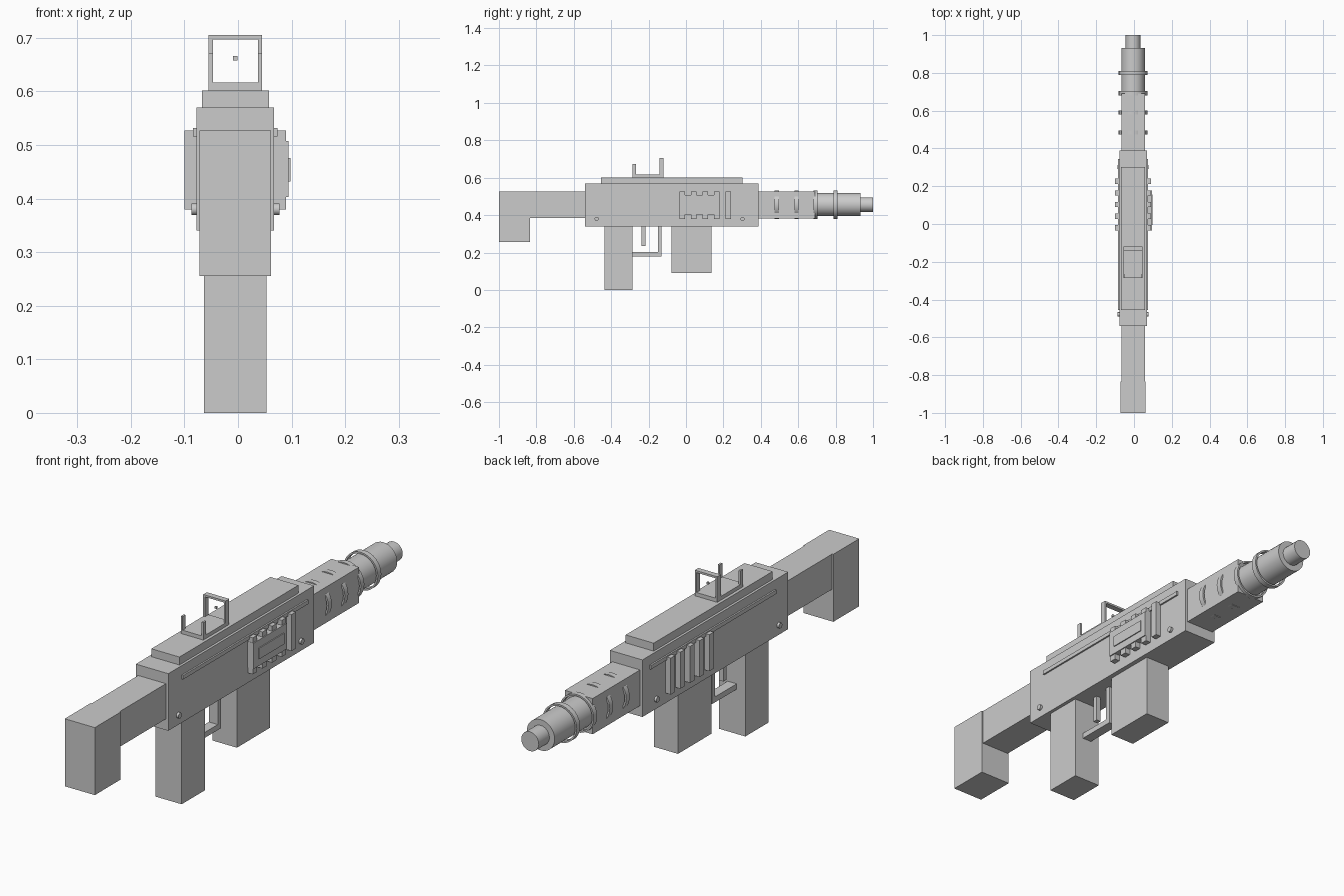
import bpy, bmesh, math
from mathutils import Matrix

cube = bpy.data.objects.get("Cube")
if cube:
    bpy.data.objects.remove(cube, do_unlink=True)

grey = bpy.data.materials.new("plain grey")
grey.use_nodes = True
grey.diffuse_color = (0.6, 0.6, 0.6, 1)
grey.node_tree.nodes["Principled BSDF"].inputs["Base Color"].default_value = (0.6, 0.6, 0.6, 1)

CX = -0.005      # middle plane of the build
AXIS_Z = 0.456   # bore height


def finish(name, bm, smooth=False):
    bmesh.ops.recalc_face_normals(bm, faces=bm.faces)
    mesh = bpy.data.meshes.new(name)
    bm.to_mesh(mesh)
    bm.free()
    mesh.materials.append(grey)
    ob = bpy.data.objects.new(name, mesh)
    bpy.context.collection.objects.link(ob)
    if smooth:
        bpy.ops.object.select_all(action='DESELECT')
        ob.select_set(True)
        bpy.context.view_layer.objects.active = ob
        bpy.ops.object.shade_smooth_by_angle(angle=math.radians(35))
    return ob


def box(name, x, y, z):
    """Block from (low, high) pairs; x is measured from the middle plane."""
    bm = bmesh.new()
    bmesh.ops.create_cube(bm, size=1)
    for v in bm.verts:
        for i, (lo, hi) in enumerate((x, y, z)):
            v.co[i] = lo + (v.co[i] + 0.5) * (hi - lo)
        v.co.x += CX
    return finish(name, bm)


def block(name, half, y, z):
    return box(name, (-half, half), y, z)


def rod(name, radius, y, segs=32):
    """Cylinder along the bore."""
    bm = bmesh.new()
    bmesh.ops.create_cone(bm, cap_ends=True, segments=segs, radius1=radius,
                          radius2=radius, depth=y[1] - y[0])
    bm.transform(Matrix.Translation((CX, sum(y) / 2, AXIS_Z)) @ Matrix.Rotation(math.pi / 2, 4, 'X'))
    return finish(name, bm, True)


def hoop(name, inner, outer, y, width, segs=32):
    """Flat band around the bore, clear of the barrel."""
    bm = bmesh.new()
    profile = [(outer, -1), (outer, 1), (inner, 1), (inner, -1)]
    vs = [bm.verts.new((CX + r, y + s * width / 2, AXIS_Z)) for r, s in profile]
    es = [bm.edges.new((vs[i], vs[(i + 1) % 4])) for i in range(4)]
    bmesh.ops.spin(bm, geom=vs + es, cent=(CX, 0, AXIS_Z), axis=(0, 1, 0),
                   angle=math.tau, steps=segs)
    bmesh.ops.remove_doubles(bm, verts=bm.verts, dist=0.0001)
    return finish(name, bm, True)


# Main masses
block("receiver", 0.0725, (-0.54, 0.388), (0.34, 0.57))
block("top_rail", 0.0625, (-0.455, 0.302), (0.57, 0.602))
block("stock_arm", 0.062, (-0.835, -0.54), (0.385, 0.527))
block("stock_butt", 0.067, (-1, -0.835), (0.255, 0.527))
block("grip", 0.0585, (-0.435, -0.287), (0, 0.34))
block("magazine", 0.054, (-0.077, 0.135), (0.09, 0.34))
block("handguard", 0.062, (0.388, 0.69), (0.383, 0.527))

# Barrel with hoops
rod("barrel", 0.062, (0.69, 0.932))
rod("muzzle", 0.039, (0.932, 1), 24)
for i, y in enumerate((0.485, 0.59, 0.692, 0.8)):
    hoop(f"barrel_hoop_{i + 1}", 0.069, 0.076, y, 0.022)

# Trigger and its guard
block("trigger", 0.01, (-0.237, -0.217), (0.235, 0.34))
block("guard_bottom", 0.02, (-0.287, -0.13), (0.18, 0.202))
block("guard_front", 0.02, (-0.15, -0.13), (0.202, 0.34))

# Sights
block("sight_base", 0.05, (-0.285, -0.12), (0.602, 0.617))
block("sight_frame_top", 0.05, (-0.143, -0.12), (0.697, 0.705))
block("sight_bead", 0.004, (-0.136, -0.128), (0.658, 0.666))

# Parts found on both sides
for side, s in (("left", 1), ("right", -1)):
    def outward(lo, hi):
        return tuple(sorted((s * lo, s * hi)))

    box(f"{side}_sight_frame_post", outward(0.042, 0.05), (-0.143, -0.12), (0.617, 0.697))
    box(f"{side}_rear_sight_post", outward(0.042, 0.05), (-0.285, -0.267), (0.617, 0.672))
    box(f"{side}_side_strip", outward(0.07, 0.079), (-0.455, 0.343), (0.516, 0.532))
    for i in range(5):
        y = -0.02 + i * 0.0615
        box(f"{side}_fin_{i + 1}", outward(0.07, 0.095), (y - 0.014, y + 0.014), (0.38, 0.527))
    for label, y in (("front", -0.478), ("back", 0.302)):
        bm = bmesh.new()
        bmesh.ops.create_cone(bm, cap_ends=True, segments=16, radius1=0.011,
                              radius2=0.011, depth=0.02)
        bm.transform(Matrix.Translation((CX + s * 0.072, y, 0.38)) @ Matrix.Rotation(math.pi / 2, 4, 'Y'))
        finish(f"{side}_{label}_pin", bm, True)

# Cover over the fins on one side
box("cover_plate", (0.07, 0.099), (-0.035, 0.178), (0.403, 0.507))
box("cover_inset", (0.099, 0.103), (-0.005, 0.155), (0.432, 0.476))
